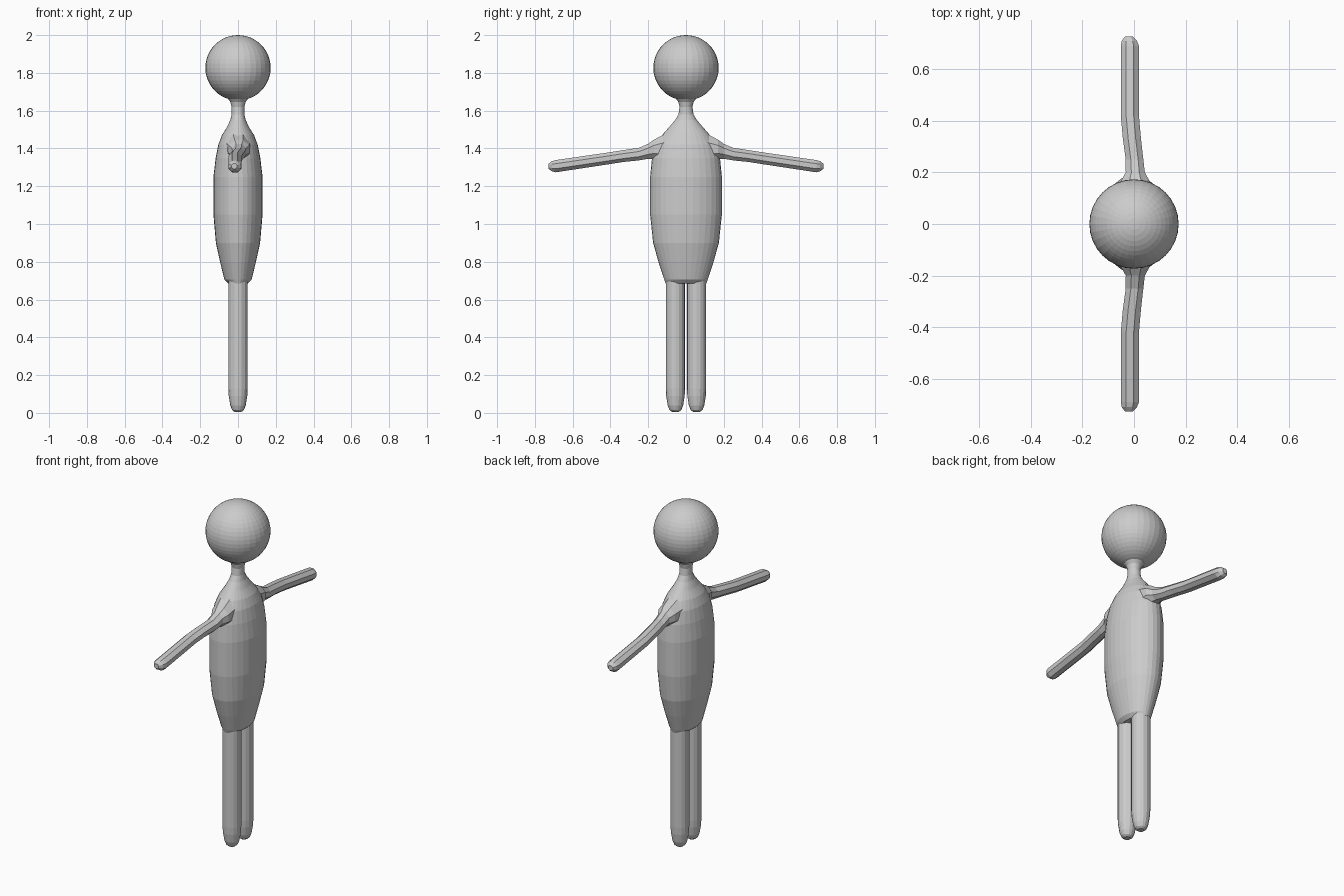
import bpy, bmesh, math

if "Cube" in bpy.data.objects:
    bpy.data.objects.remove(bpy.data.objects["Cube"])


def loft(name, rings, sides, axis="z", turn=0.0):
    """Skin elliptical rings (centre, half-width a, half-width b), capped at both ends."""
    bm = bmesh.new()
    loops = []
    for (cx, cy, cz), a, b in rings:
        loop = []
        for i in range(sides):
            t = 2 * math.pi * i / sides + turn
            u, v = a * math.cos(t), b * math.sin(t)
            p = (cx + u, cy + v, cz) if axis == "z" else (cx + u, cy, cz + v)
            loop.append(bm.verts.new(p))
        loops.append(loop)
    for lo, hi in zip(loops, loops[1:]):
        for i in range(sides):
            j = (i + 1) % sides
            bm.faces.new((lo[i], lo[j], hi[j], hi[i]))
    bm.faces.new(loops[0])
    bm.faces.new(loops[-1])
    bmesh.ops.recalc_face_normals(bm, faces=bm.faces)
    mesh = bpy.data.meshes.new(name)
    bm.to_mesh(mesh)
    bm.free()
    ob = bpy.data.objects.new(name, mesh)
    bpy.context.collection.objects.link(ob)
    return ob


def mirror_y(ob):
    m = ob.modifiers.new("mirror", "MIRROR")
    m.use_axis = (False, True, False)


# head
bpy.ops.mesh.primitive_uv_sphere_add(segments=32, ring_count=24, radius=0.173,
                                     location=(0, 0, 1.827))
bpy.context.object.name = "head"

# torso and neck: z, half-width in x, half-width in y
profile = [(0.685, 0.052, 0.108), (0.705, 0.072, 0.115), (0.8, 0.095, 0.146),
           (0.9, 0.117, 0.174), (1.05, 0.13, 0.19), (1.25, 0.13, 0.19),
           (1.35, 0.118, 0.18), (1.42, 0.104, 0.16), (1.47, 0.085, 0.127),
           (1.51, 0.06, 0.092), (1.55, 0.041, 0.058), (1.58, 0.034, 0.04),
           (1.62, 0.034, 0.034), (1.645, 0.04, 0.04), (1.665, 0.055, 0.055),
           (1.68, 0.07, 0.07)]
loft("torso", [((0, 0, z), a, b) for z, a, b in profile], 32)

# legs with rounded feet
leg = [(0.005, 0.018), (0.015, 0.031), (0.04, 0.041), (0.09, 0.049),
       (0.13, 0.051), (0.72, 0.051)]
mirror_y(loft("leg", [((0, 0.056, z), r, r) for z, r in leg], 16))

# arms: x, y, z centre, half-width in x, half-height in z
arm = [(0.0, 0.11, 1.40, 0.07, 0.085), (0.005, 0.17, 1.395, 0.058, 0.055),
       (0.005, 0.2, 1.385, 0.04, 0.043), (0.002, 0.25, 1.37, 0.037, 0.036),
       (-0.008, 0.33, 1.36, 0.038, 0.034), (-0.016, 0.42, 1.346, 0.038, 0.034),
       (-0.016, 0.69, 1.306, 0.038, 0.035), (-0.018, 0.71, 1.306, 0.032, 0.029),
       (-0.02, 0.727, 1.306, 0.016, 0.015)]
mirror_y(loft("arm", [((x, y, z), a, b) for x, y, z, a, b in arm], 8, "y", math.pi / 8))
